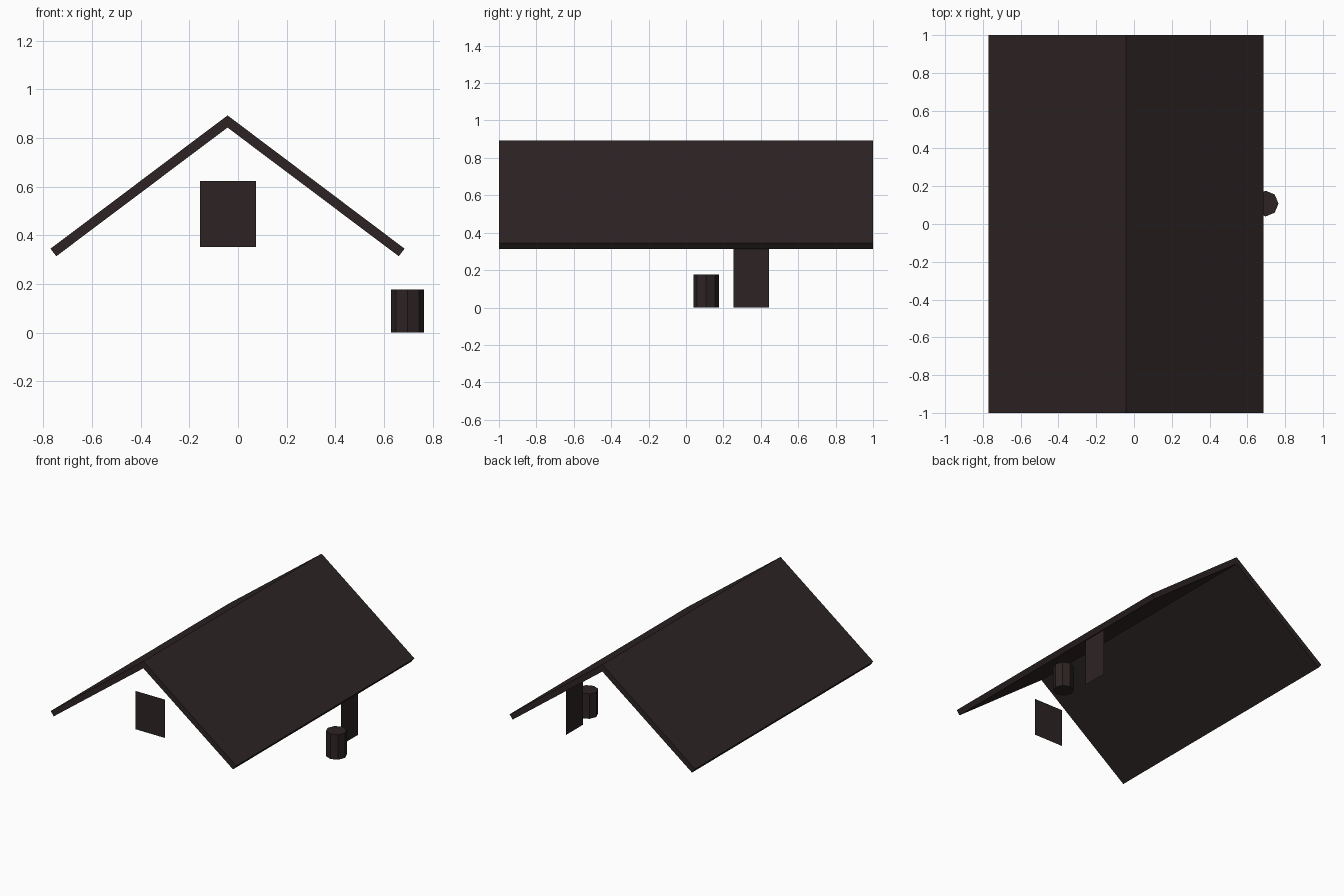
import bpy, bmesh
from mathutils import Vector

cube = bpy.data.objects.get("Cube")
if cube:
    bpy.data.objects.remove(cube, do_unlink=True)

# One dark timber colour for every part
timber = bpy.data.materials.new("dark_brown")
timber.use_nodes = True
color = (0.027, 0.0175, 0.0175, 1)
timber.diffuse_color = color
bsdf = next(n for n in timber.node_tree.nodes if n.type == 'BSDF_PRINCIPLED')
bsdf.inputs["Base Color"].default_value = color


def add_object(name, bm):
    mesh = bpy.data.meshes.new(name)
    bm.to_mesh(mesh)
    bm.free()
    mesh.materials.append(timber)
    obj = bpy.data.objects.new(name, mesh)
    bpy.context.collection.objects.link(obj)
    return obj


def panel(name, corner, across, up):
    """Flat upright rectangle from a corner and its two edges."""
    bm = bmesh.new()
    c, a, u = Vector(corner), Vector(across), Vector(up)
    bm.faces.new([bm.verts.new(p) for p in (c, c + a, c + a + u, c + u)])
    return add_object(name, bm)


# Gabled roof: half chevron profile mirrored about the ridge, then extruded
ridge_x, half_span = -0.043, 0.728
half = [(half_span, 0.345), (half_span - 0.024, 0.314)]
profile = ([(0, 0.893)] + half + [(0, 0.843)]
           + [(-x, z) for x, z in reversed(half)])
bm = bmesh.new()
rings = [[bm.verts.new((ridge_x + x, y, z)) for x, z in profile] for y in (-1, 1)]
front, back = rings
count = len(profile)
for i in range(count):
    j = (i + 1) % count
    bm.faces.new((front[i], front[j], back[j], back[i]))
# Gable ends, one quad per slope
for ring in rings:
    bm.faces.new(ring[:4])
    bm.faces.new(ring[3:] + ring[:1])
bmesh.ops.recalc_face_normals(bm, faces=bm.faces)
add_object("roof", bm)

# Shutter under the front gable
panel("gable_shutter", (-0.157, -0.926, 0.352), (0.232, 0, 0), (0, 0, 0.272))

# Door under the side eave
panel("side_door", (0.632, 0.255, 0), (0, 0.19, 0), (0, 0, 0.335))

# Eight-sided barrel beside the door
bm = bmesh.new()
height = 0.177
bmesh.ops.create_cone(bm, cap_ends=True, segments=8, radius1=0.068,
                      radius2=0.068, depth=height)
bmesh.ops.translate(bm, verts=bm.verts, vec=(0.697, 0.108, height / 2))
add_object("barrel", bm)
